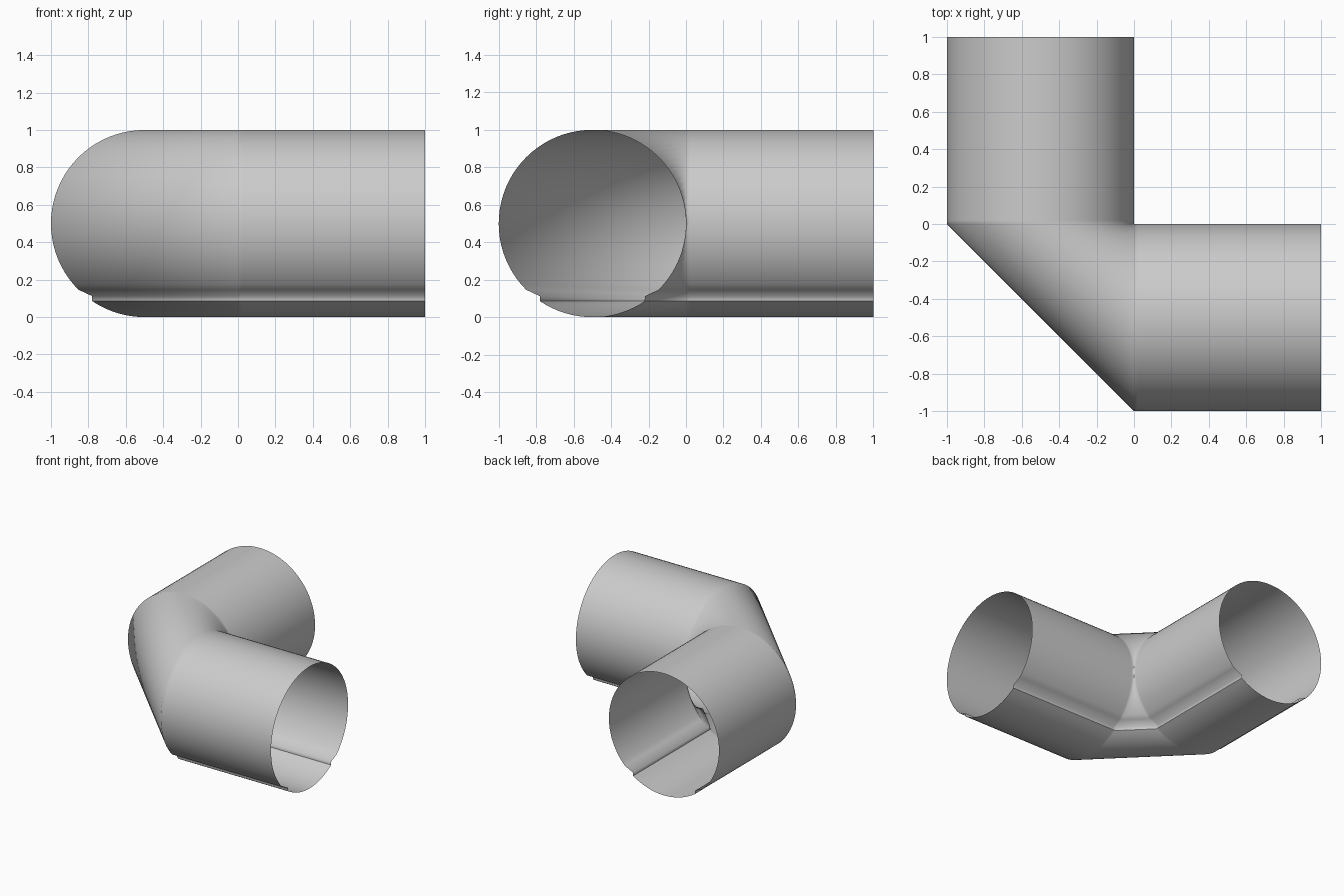
import bpy, bmesh, math
from mathutils import Vector

cube = bpy.data.objects.get("Cube")
if cube:
    bpy.data.objects.remove(cube, do_unlink=True)

R = 0.5

# Plain grey sheet material
grey = bpy.data.materials.new("light grey")
grey.use_nodes = True
colour = (0.6, 0.6, 0.6, 1)
grey.diffuse_color = colour
grey.node_tree.nodes["Principled BSDF"].inputs["Base Color"].default_value = colour


def arc(a, b, n):
    """Points (offset, height) on the pipe circle, angles in degrees from straight down."""
    angles = [math.radians(a + (b - a) * i / n) for i in range(n + 1)]
    return [(R * math.sin(t), R - R * math.cos(t)) for t in angles]


# Cross-section: round pipe with a stepped groove on both lower sides
GROOVE_START, GROOVE_END = 34, 45
half = arc(0, GROOVE_START, 8)
step = len(half) - 1
half += [(0.28, 0.112)] + arc(GROOVE_END, 90, 10) + arc(90, 180, 20)[1:]
section = half + [(-u, z) for u, z in reversed(half[1:-1])]
count = len(section)
sharp_columns = {step, count - step}

# Stations along the elbow, with support loops beside the two mitre joints
LOOP = 0.02
stations = [lambda u, z, x=x: Vector((x, u - R, z)) for x in (1, LOOP, 0)]
stations += [lambda u, z, y=y: Vector((u - R, y, z)) for y in (0, LOOP, 1)]

# Elbow pipe: open at both ends, mitred through the corner
bm = bmesh.new()
rings = [[bm.verts.new(place(u, z)) for u, z in section] for place in stations]
for a, b in zip(rings, rings[1:]):
    for i in range(count):
        j = (i + 1) % count
        face = bm.faces.new((a[i], a[j], b[j], b[i]))
        face.smooth = True
    for i in sharp_columns:
        bm.edges.get((a[i], b[i])).smooth = False
bmesh.ops.remove_doubles(bm, verts=bm.verts, dist=0.0005)
bmesh.ops.recalc_face_normals(bm, faces=bm.faces)

# Face outward
top = max(bm.faces, key=lambda f: f.calc_center_median().z)
if top.normal.z < 0:
    bmesh.ops.reverse_faces(bm, faces=bm.faces)

mesh = bpy.data.meshes.new("elbow_pipe")
bm.to_mesh(mesh)
bm.free()
mesh.materials.append(grey)
pipe = bpy.data.objects.new("elbow_pipe", mesh)
bpy.context.collection.objects.link(pipe)
